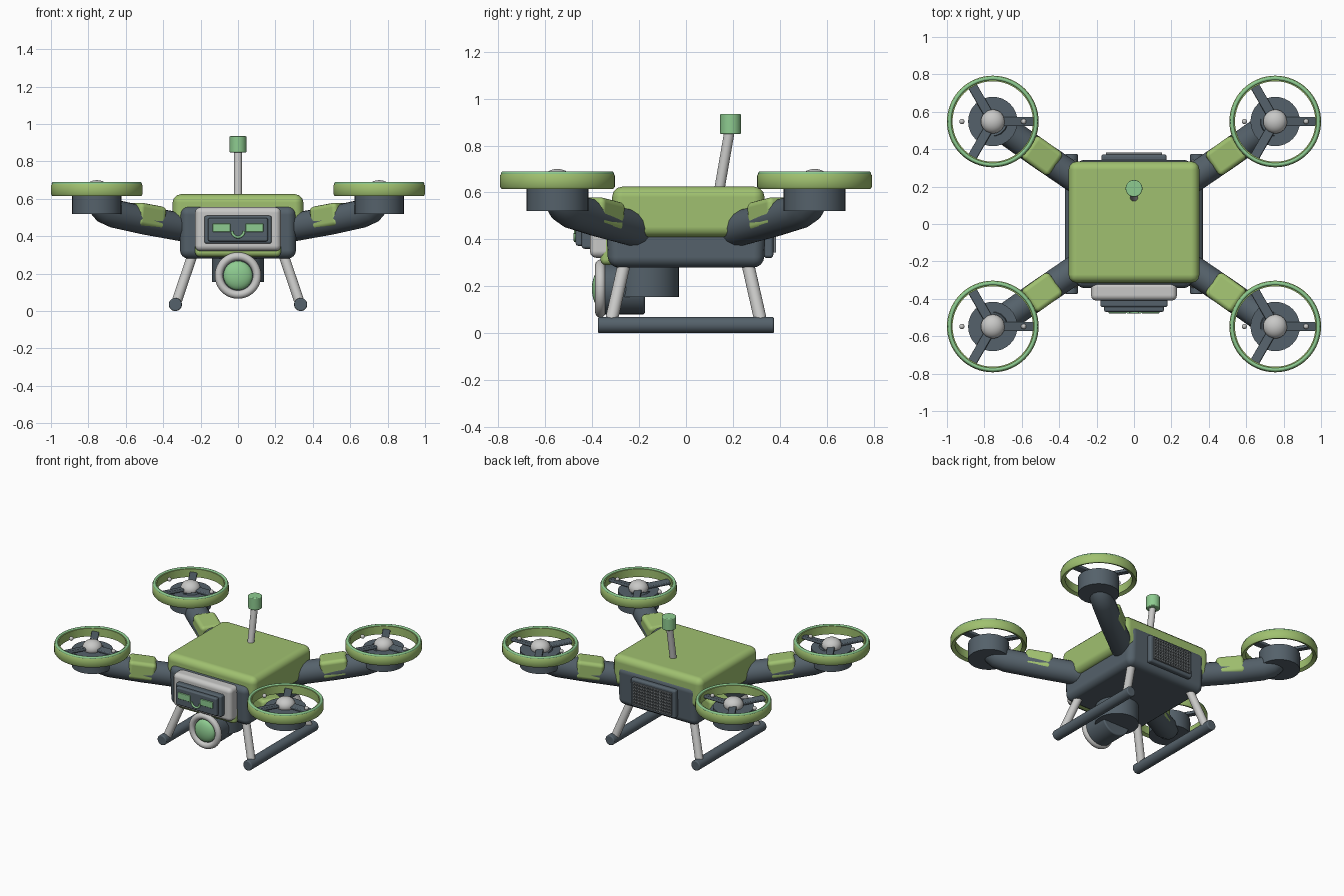
import bpy
import math
from mathutils import Vector

cube = bpy.data.objects.get("Cube")
if cube:
    bpy.data.objects.remove(cube, do_unlink=True)


def material(name, rgb):
    m = bpy.data.materials.new(name)
    m.use_nodes = True
    m.diffuse_color = (*rgb, 1)
    m.node_tree.nodes["Principled BSDF"].inputs["Base Color"].default_value = (*rgb, 1)
    return m


olive = material("leaf green", (0.35, 0.53, 0.16))
mint = material("mint green", (0.27, 0.60, 0.28))
slate = material("slate grey", (0.09, 0.12, 0.145))
silver = material("light grey", (0.58, 0.58, 0.57))
mesh_grey = material("grille grey", (0.19, 0.21, 0.22))


def finish(name, mat):
    ob = bpy.context.object
    ob.name = name
    ob.data.materials.clear()
    ob.data.materials.append(mat)
    bpy.ops.object.shade_smooth_by_angle(angle=math.radians(35))
    return ob


def bevel(ob, width, segments=3):
    mod = ob.modifiers.new("rounded edges", "BEVEL")
    mod.width = width
    mod.segments = segments
    mod.limit_method = "ANGLE"
    mod.harden_normals = True


def box(name, mat, loc, size, round_edge=0.0, rot=(0, 0, 0)):
    bpy.ops.mesh.primitive_cube_add(size=1, location=loc, rotation=rot)
    bpy.context.object.scale = size
    bpy.ops.object.transform_apply(location=False, rotation=False, scale=True)
    ob = finish(name, mat)
    if round_edge:
        bevel(ob, round_edge)
    return ob


def rod(name, mat, a, b, radius, round_edge=0.0, sides=32):
    a, b = Vector(a), Vector(b)
    d = b - a
    bpy.ops.mesh.primitive_cylinder_add(vertices=sides, radius=radius, depth=d.length, location=(a + b) / 2)
    bpy.context.object.rotation_euler = d.to_track_quat("Z", "Y").to_euler()
    ob = finish(name, mat)
    if round_edge:
        bevel(ob, round_edge)
    return ob


def ball(name, mat, loc, scale):
    bpy.ops.mesh.primitive_uv_sphere_add(segments=32, ring_count=16, radius=1, location=loc)
    bpy.context.object.scale = scale
    return finish(name, mat)


def torus(name, mat, loc, major, minor, rot=(0, 0, 0)):
    bpy.ops.mesh.primitive_torus_add(location=loc, rotation=rot, major_radius=major, minor_radius=minor,
                                     major_segments=64, minor_segments=12)
    return finish(name, mat)


def tube(name, mat, points, radius):
    curve = bpy.data.curves.new(name, "CURVE")
    curve.dimensions = "3D"
    curve.bevel_depth = radius
    curve.bevel_resolution = 6
    curve.use_fill_caps = True
    spline = curve.splines.new("POLY")
    spline.points.add(len(points) - 1)
    for p, co in zip(spline.points, points):
        p.co = (*co, 1)
    spline.use_smooth = True
    ob = bpy.data.objects.new(name, curve)
    bpy.context.collection.objects.link(ob)
    curve.materials.append(mat)


def hoop(name, mat, loc, profile):
    # closed profile of (radius, height) swept round the vertical axis
    steps, n = 64, len(profile)
    verts = [(r * math.cos(math.tau * i / steps), r * math.sin(math.tau * i / steps), z)
             for i in range(steps) for r, z in profile]
    faces = [(i * n + j, (i + 1) % steps * n + j, (i + 1) % steps * n + (j + 1) % n, i * n + (j + 1) % n)
             for i in range(steps) for j in range(n)]
    data = bpy.data.meshes.new(name)
    data.from_pydata(verts, [], faces)
    ob = bpy.data.objects.new(name, data)
    bpy.context.collection.objects.link(ob)
    ob.location = loc
    bpy.ops.object.select_all(action="DESELECT")
    bpy.context.view_layer.objects.active = ob
    ob.select_set(True)
    return finish(name, mat)


# Body: dark hull narrowing to the belly, with a green shell saddled over it
hull = box("hull", slate, (0, 0, 0.42), (0.62, 0.69, 0.28))
for v in hull.data.vertices:
    if v.co.z < 0:
        v.co.y *= 0.96
bevel(hull, 0.045, 4)
box("top_shell", olive, (0, 0.01, 0.517), (0.70, 0.65, 0.216), 0.045)

# Face: backing, bezel, stepped screen, eyes and smile
box("face_backing", olive, (0, -0.335, 0.39), (0.46, 0.06, 0.20), 0.025)
box("face_bezel", silver, (0, -0.36, 0.438), (0.46, 0.10, 0.235), 0.03)
box("screen_frame", slate, (0, -0.42, 0.435), (0.36, 0.05, 0.15), 0.012)
box("screen", slate, (0, -0.45, 0.435), (0.32, 0.04, 0.125), 0.01)
for side, sign in (("left", 1), ("right", -1)):
    box(side + "_eye", mint, (sign * 0.088, -0.472, 0.445), (0.095, 0.012, 0.045), 0.004)
smile = [(0.032 * math.cos(t), -0.472, 0.427 + 0.032 * math.sin(t))
         for t in (math.pi + math.pi * i / 12 for i in range(13))]
tube("smile", mint, smile, 0.007)

# Rear vent with a raised mesh
box("vent_panel", slate, (0, 0.352, 0.42), (0.35, 0.04, 0.20), 0.014)
for i in range(15):
    box("vent_upright", mesh_grey, (-0.147 + 0.021 * i, 0.376, 0.42), (0.008, 0.014, 0.15))
for i in range(8):
    box("vent_crossbar", mesh_grey, (0, 0.376, 0.347 + 0.021 * i), (0.302, 0.014, 0.008))

# Camera under the nose
rod("camera_mount", slate, (0, -0.17, 0.155), (0, -0.17, 0.30), 0.14)
rod("camera_body", slate, (0, -0.175, 0.19), (0, -0.36, 0.19), 0.11, 0.01)
ring = torus("camera_ring", silver, (0, -0.365, 0.19), 0.102, 0.022, (math.pi / 2, 0, 0))
ball("camera_lens", mint, (0, -0.365, 0.19), (0.078, 0.036, 0.078))

# Antenna
rod("antenna_rod", silver, (0, 0.14, 0.60), (0, 0.187, 0.87), 0.022)
rod("antenna_cap", mint, (0, 0.19, 0.848), (0, 0.19, 0.935), 0.045, 0.006)

# Landing skids
for sx in (1, -1):
    side = "left" if sx > 0 else "right"
    rod(side + "_skid", slate, (sx * 0.335, -0.375, 0.035), (sx * 0.335, 0.375, 0.035), 0.035, 0.008)
    for sy in (1, -1):
        rod(side + "_strut", silver, (sx * 0.24, sy * 0.26, 0.31), (sx * 0.33, sy * 0.32, 0.045), 0.027)

# Four arms with sleeves, motors and ducted rotors
for sx in (1, -1):
    for sy in (1, -1):
        tag = ("left" if sx > 0 else "right") + ("_rear" if sy > 0 else "_front")
        x, y = sx * 0.755, sy * 0.548
        heading = math.atan2(sy * 0.33, sx * 0.46)
        path = [(0.25, 0.20, 0.44), (0.50, 0.37, 0.485), (0.66, 0.483, 0.52),
                (0.705, 0.513, 0.54), (0.735, 0.533, 0.575), (0.75, 0.545, 0.62)]
        tube(tag + "_arm", slate, [(sx * px, sy * py, pz) for px, py, pz in path], 0.076)
        box(tag + "_sleeve", olive, (sx * 0.495, sy * 0.368, 0.507), (0.18, 0.15, 0.125), 0.025,
            (0, -0.15, heading))
        rod(tag + "_motor", slate, (x, y, 0.52), (x, y, 0.635), 0.132)
        hoop(tag + "_duct", olive, (x, y, 0), [(0.215, 0.625), (0.238, 0.615), (0.245, 0.625),
                                              (0.245, 0.672), (0.238, 0.682), (0.215, 0.682)])
        torus(tag + "_duct_trim", mint, (x, y, 0.680), 0.231, 0.010)
        ball(tag + "_hub", silver, (x, y, 0.65), (0.064, 0.064, 0.05))
        for k in range(3):
            t = math.tau * k / 3
            box(tag + "_blade", slate, (x + 0.12 * math.cos(t), y + 0.12 * math.sin(t), 0.65),
                (0.21, 0.05, 0.02), 0.006, (0.15, 0, t))
        for k in (1, -1):
            ball(tag + "_bolt", silver, (x + k * 0.165, y, 0.665), (0.014, 0.014, 0.014))
